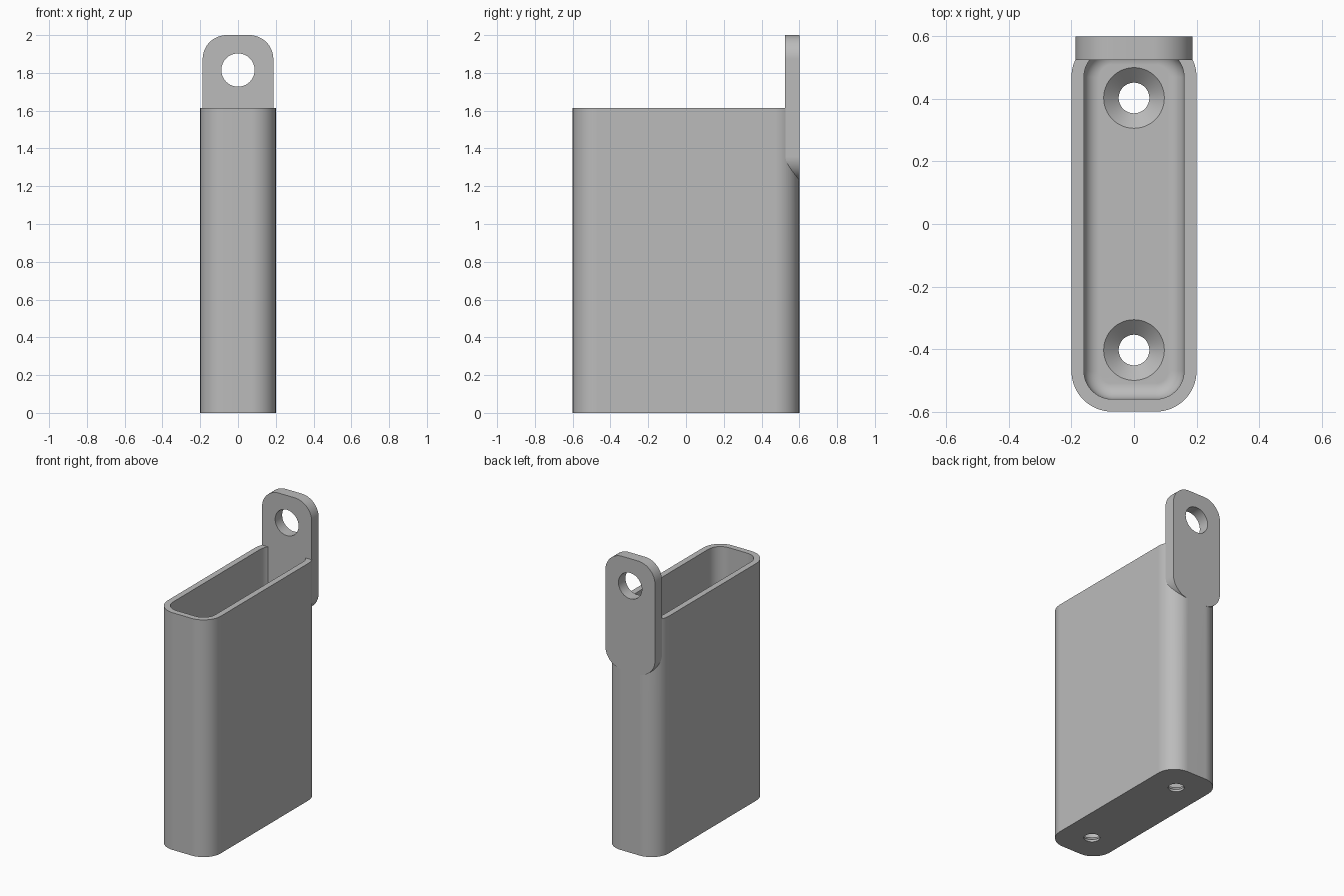
import bpy
import bmesh
from math import sin, cos, pi, radians
from mathutils import Matrix

cube = bpy.data.objects.get("Cube")
if cube:
    bpy.data.objects.remove(cube, do_unlink=True)

# One plain grey material
grey = bpy.data.materials.new("plain grey")
grey.use_nodes = True
colour = (0.5, 0.5, 0.5, 1)
grey.diffuse_color = colour
grey.node_tree.nodes["Principled BSDF"].inputs["Base Color"].default_value = colour


def rounded(hx, hy, r, z, steps=16):
    """Rounded rectangle outline at height z."""
    ring = []
    corners = [(1, 1), (-1, 1), (-1, -1), (1, -1)]
    for quarter, (sx, sy) in enumerate(corners):
        for i in range(steps + 1):
            a = (quarter + i / steps) * pi / 2
            ring.append((sx * (hx - r) + r * cos(a), sy * (hy - r) + r * sin(a), z))
    return ring


def circle(r, z, steps=64):
    return [(r * cos(2 * pi * i / steps), r * sin(2 * pi * i / steps), z) for i in range(steps)]


def loft(name, rings, matrix=Matrix()):
    """Closed solid through matching rings, capped at both ends."""
    bm = bmesh.new()
    loops = [[bm.verts.new(p) for p in ring] for ring in rings]
    for low, high in zip(loops, loops[1:]):
        for i in range(len(low)):
            j = (i + 1) % len(low)
            bm.faces.new((low[i], low[j], high[j], high[i]))
    bm.faces.new(loops[0][::-1])
    bm.faces.new(loops[-1])
    bm.transform(matrix)
    bmesh.ops.recalc_face_normals(bm, faces=bm.faces)
    mesh = bpy.data.meshes.new(name)
    bm.to_mesh(mesh)
    bm.free()
    mesh.materials.append(grey)
    obj = bpy.data.objects.new(name, mesh)
    bpy.context.collection.objects.link(obj)
    return obj


def combine(target, other, operation):
    """Apply a boolean and discard the helper."""
    mod = target.modifiers.new("combine", 'BOOLEAN')
    mod.operation = operation
    mod.solver = 'EXACT'
    mod.object = other
    bpy.context.view_layer.objects.active = target
    bpy.ops.object.modifier_apply(modifier=mod.name)
    bpy.data.objects.remove(other, do_unlink=True)


HX, HY, CORNER, TOP = 0.2, 0.6, 0.13, 1.613
WALL, FLOOR, FILLET = 0.04, 0.06, 0.05

# Open box: outer wall, rim, inner wall, filleted floor
rings = [rounded(HX, HY, CORNER, 0), rounded(HX, HY, CORNER, TOP)]
rings.append(rounded(HX - WALL, HY - WALL, CORNER - WALL, TOP))
for i in range(9):
    a = i / 8 * pi / 2
    inset = WALL + FILLET * (1 - cos(a))
    rings.append(rounded(HX - inset, HY - inset, CORNER - inset,
                         FLOOR + FILLET * (1 - sin(a))))
holder = loft("holder_box", rings)

# Hanging tab, joined to the back wall
tab_low, tab_high, tab_front = 1.23, 2.0, 0.525
stand = Matrix.Translation((0, HY, (tab_low + tab_high) / 2)) @ Matrix.Rotation(pi / 2, 4, 'X')
half = (tab_high - tab_low) / 2
tab = loft("hanging_tab", [rounded(0.187, half, 0.127, z) for z in (0, HY - tab_front)], stand)
combine(holder, tab, 'UNION')

# Hanging hole through the tab
through = Matrix.Translation((0, HY, 1.815)) @ Matrix.Rotation(pi / 2, 4, 'X')
combine(holder, loft("tab_hole", [circle(0.088, z) for z in (-0.1, 0.15)], through), 'DIFFERENCE')

# Countersunk screw holes in the floor
for y in (-0.403, 0.403):
    profile = [(0.049, -0.1), (0.049, 0.015), (0.097, FLOOR), (0.097, FLOOR + 0.02)]
    screw = loft("screw_hole", [circle(r, z) for r, z in profile], Matrix.Translation((0, y, 0)))
    combine(holder, screw, 'DIFFERENCE')

# Smooth curves with crisp edges
bpy.ops.object.select_all(action='DESELECT')
holder.select_set(True)
bpy.context.view_layer.objects.active = holder
bpy.ops.object.shade_smooth_by_angle(angle=radians(25))
weighted = holder.modifiers.new("flat_faces", 'WEIGHTED_NORMAL')
weighted.keep_sharp = True
